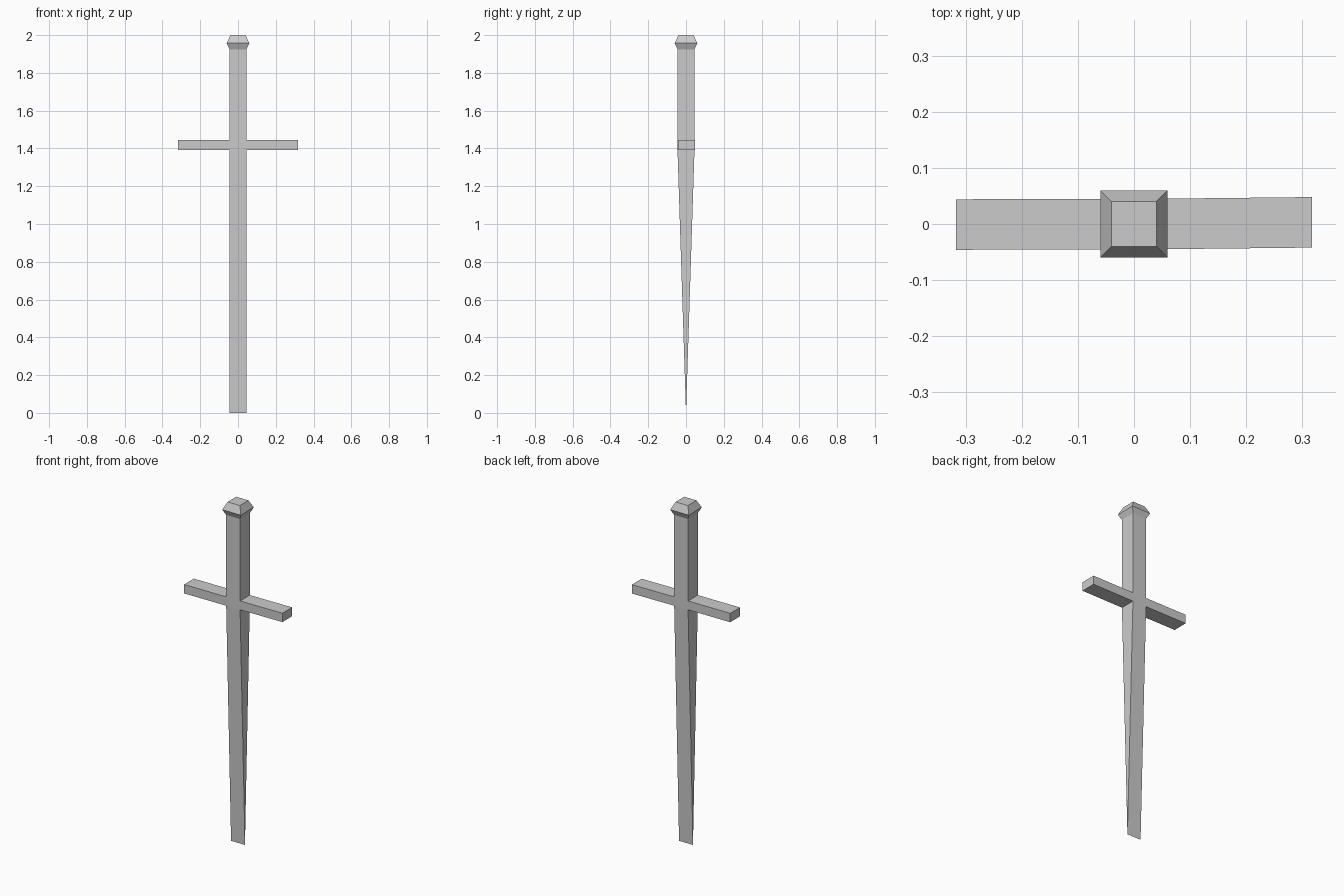
import bpy, bmesh

if "Cube" in bpy.data.objects:
    bpy.data.objects.remove(bpy.data.objects["Cube"])

R = 0.045               # half width of blade and grip
GUARD_Z = (1.393, 1.445)


def loft(name, rings, cap_start=False, cap_end=False, skip=()):
    """Skin rings of four points; skip lists (segment, side) openings."""
    bm = bmesh.new()
    loops = [[bm.verts.new(p) for p in ring] for ring in rings]
    for i in range(len(loops) - 1):
        a, b = loops[i], loops[i + 1]
        for k in range(4):
            if (i, k) not in skip:
                n = (k + 1) % 4
                bm.faces.new((a[k], a[n], b[n], b[k]))
    if cap_start:
        bm.faces.new(loops[0][::-1])
    if cap_end:
        bm.faces.new(loops[-1])
    bmesh.ops.remove_doubles(bm, verts=bm.verts, dist=1e-5)
    bmesh.ops.recalc_face_normals(bm, faces=bm.faces)
    me = bpy.data.meshes.new(name)
    bm.to_mesh(me)
    bm.free()
    ob = bpy.data.objects.new(name, me)
    bpy.context.collection.objects.link(ob)
    return ob


def level(hx, hy, z):
    """Rectangle at height z."""
    return [(-hx, -hy, z), (hx, -hy, z), (hx, hy, z), (-hx, hy, z)]


def slab(x, shift):
    """Guard cross-section at x."""
    lo, hi = GUARD_Z
    return [(x, shift - R, lo), (x, shift + R, lo), (x, shift + R, hi), (x, shift - R, hi)]


# Blade: wedge closing to a straight edge at the bottom
loft("blade", [level(R, 0, 0), level(R, R, GUARD_Z[0])])

# Crossguard: slightly skewed bar, open where blade and grip join it
loft("crossguard", [slab(-0.317, -0.001), slab(-R, 0), slab(R, 0), slab(0.317, 0.003)],
     True, True, skip={(1, 0), (1, 2)})

# Grip: square shaft
loft("grip", [level(R, R, GUARD_Z[1]), level(R, R, 1.925)])

# Pommel: flared block with bevelled top
loft("pommel", [level(R, R, 1.925), level(0.06, 0.06, 1.957), level(0.04, 0.04, 2.0)],
     cap_end=True)

# Consistent outward normals on the open parts
for ob in bpy.context.collection.objects:
    me = ob.data
    c = sum((p.center.dot(p.normal) for p in me.polygons if abs(p.normal.z) < 0.5))
    if c < 0:
        me.flip_normals()
